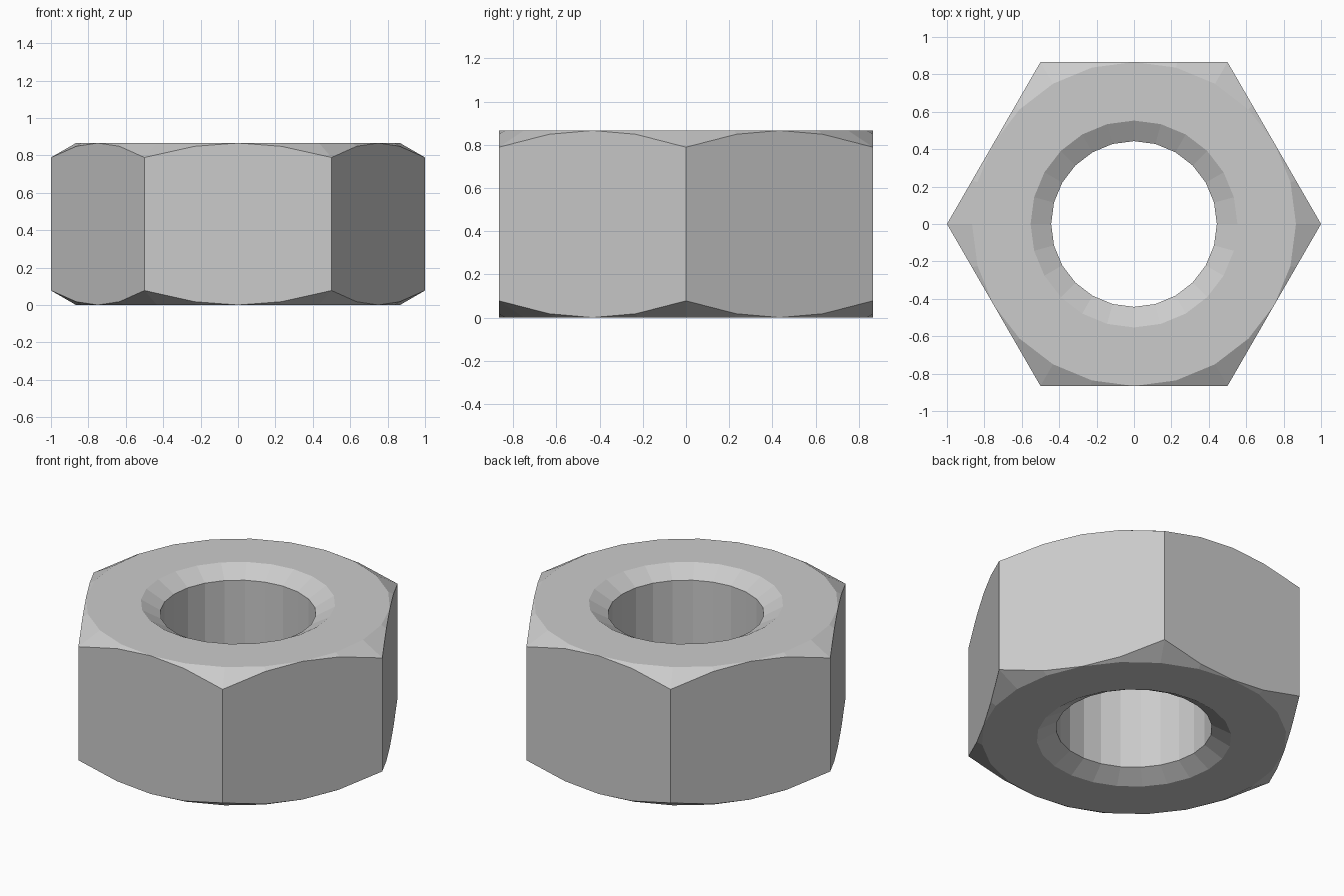
import bpy, bmesh
from math import sin, cos, tan, radians

if "Cube" in bpy.data.objects:
    bpy.data.objects.remove(bpy.data.objects["Cube"])

SEGS = 24
FLAT = cos(radians(30))      # half width across flats
H = FLAT                     # nut height
BORE, MOUTH = 0.443, 0.553   # bore radius and countersink radius
SLOPE = tan(radians(30))     # slope of all chamfers


def profile(deg):
    """Closed radius/height section of the nut at one angle."""
    hex_r = FLAT / cos(radians(deg % 60 - 30))
    drop = (hex_r - FLAT) * SLOPE
    sink = (MOUTH - BORE) * SLOPE
    half = [(BORE, sink), (MOUTH, 0), (FLAT, 0), (hex_r, drop)]
    return half + [(r, H - z) for r, z in reversed(half)]


bm = bmesh.new()

# One section per angle
rings = []
for i in range(SEGS):
    deg = i * 360 / SEGS
    a = radians(deg)
    rings.append([bm.verts.new((r * cos(a), r * sin(a), z)) for r, z in profile(deg)])

# Skin neighbouring sections into a closed ring
for i in range(SEGS):
    a, b = rings[i], rings[(i + 1) % SEGS]
    for j in range(len(a)):
        k = (j + 1) % len(a)
        bm.faces.new((a[j], b[j], b[k], a[k]))

# Chamfer vanishes at the middle of each flat
bmesh.ops.remove_doubles(bm, verts=bm.verts, dist=1e-4)

# Make each hexagon side a single flat face
inner = [e for e in bm.edges
         if abs(e.verts[0].co.z - e.verts[1].co.z) > 0.5
         and 0.8 < e.verts[0].co.xy.length < 0.99]
bmesh.ops.dissolve_edges(bm, edges=inner, use_verts=False)
bmesh.ops.recalc_face_normals(bm, faces=bm.faces)

mesh = bpy.data.meshes.new("hex_nut")
bm.to_mesh(mesh)
bm.free()
nut = bpy.data.objects.new("hex_nut", mesh)
bpy.context.collection.objects.link(nut)
